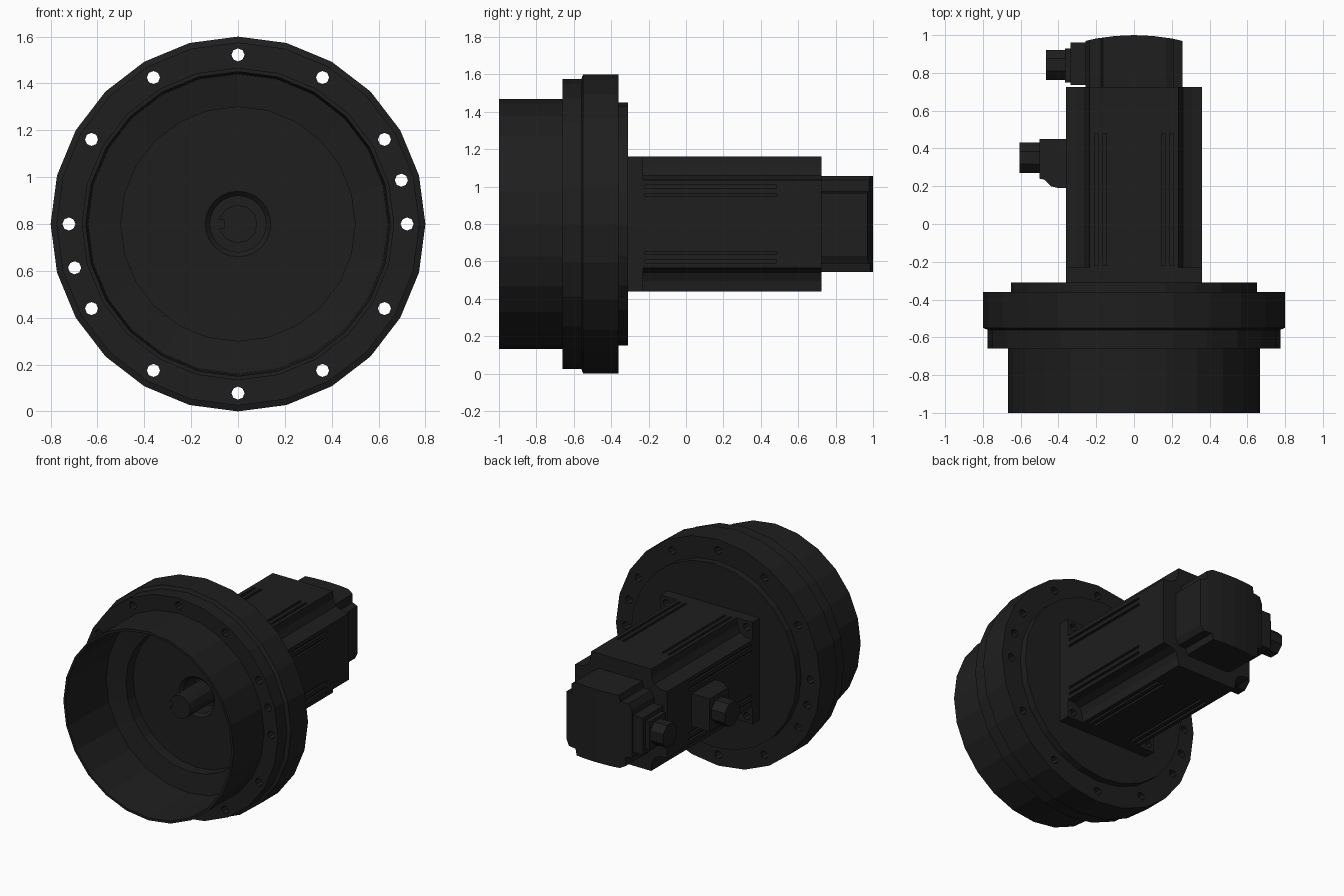
import bpy, bmesh
from math import sin, cos, pi, radians

if "Cube" in bpy.data.objects:
    bpy.data.objects.remove(bpy.data.objects["Cube"])

CZ = 0.8  # height of the main axis
black = bpy.data.materials.new("black_metal")
black.diffuse_color = (0.013, 0.013, 0.013, 1)
black.use_nodes = True
black.node_tree.nodes["Principled BSDF"].inputs["Base Color"].default_value = black.diffuse_color


def finish(name, bm):
    bmesh.ops.recalc_face_normals(bm, faces=bm.faces)
    me = bpy.data.meshes.new(name)
    bm.to_mesh(me)
    bm.free()
    me.materials.append(black)
    ob = bpy.data.objects.new(name, me)
    bpy.context.collection.objects.link(ob)
    return ob


def add_prism(bm, pts, axis, a, b):
    # extrude a 2D outline along an axis between a and b
    place = {"x": lambda u, v, t: (t, u, v),
             "y": lambda u, v, t: (u, t, v),
             "z": lambda u, v, t: (u, v, t)}[axis]
    lo = [bm.verts.new(place(u, v, a)) for u, v in pts]
    hi = [bm.verts.new(place(u, v, b)) for u, v in pts]
    bm.faces.new(lo)
    bm.faces.new(hi[::-1])
    n = len(pts)
    for i in range(n):
        j = (i + 1) % n
        bm.faces.new((lo[i], lo[j], hi[j], hi[i]))


def prisms(name, items):
    bm = bmesh.new()
    for it in items:
        add_prism(bm, *it)
    return finish(name, bm)


def ngon(cu, cv, r, n, turn=0.0):
    return [(cu + r * cos(turn + 2 * pi * i / n), cv + r * sin(turn + 2 * pi * i / n)) for i in range(n)]


def rect(u0, u1, v0, v1):
    return [(u0, v0), (u1, v0), (u1, v1), (u0, v1)]


def four_way(corner):
    # repeat a corner outline (first quadrant, right to top) around the axis
    out = []
    for k in range(4):
        for u, v in corner:
            for _ in range(k):
                u, v = -v, u
            out.append((u, v + CZ))
    return out


def boolean(ob, other, op="DIFFERENCE"):
    other.hide_render = True
    m = ob.modifiers.new("cut", "BOOLEAN")
    m.operation, m.object, m.solver = op, other, "EXACT"
    bpy.context.view_layer.objects.active = ob
    bpy.ops.object.modifier_apply(modifier=m.name)
    bpy.data.objects.remove(other)


# flanged housing: closed profile turned around the y axis
profile = [(.12, -.31), (.65, -.31), (.65, -.36), (.80, -.36), (.80, -.55), (.775, -.56),
           (.775, -.66), (.667, -.66), (.667, -1), (.65, -1), (.64, -.56), (.50, -.54),
           (.50, -.46), (.14, -.46), (.12, -.44)]
bm = bmesh.new()
N = 24
rings = [[bm.verts.new((r * sin(2 * pi * i / N), y, CZ + r * cos(2 * pi * i / N))) for r, y in profile]
         for i in range(N)]
for i in range(N):
    A, B = rings[i], rings[(i + 1) % N]
    for j in range(len(profile)):
        k = (j + 1) % len(profile)
        bm.faces.new((A[j], A[k], B[k], B[j]))
housing = finish("flanged_housing", bm)

# bolt circle with two extra dowel holes
angles = [30 * i for i in range(12)] + [15, 195]
boolean(housing, prisms("bolt_hole_cutter", [
    (ngon(.722 * cos(radians(a)), CZ + .722 * sin(radians(a)), .028, 8), "y", -.8, -.2) for a in angles]))

# drive shaft with keyway
shaft = [(-.08, CZ + .02), (-.06, CZ + .02), (-.06, CZ - .02), (-.08, CZ - .02)]
shaft += [(.082 * cos(radians(a)), CZ + .082 * sin(radians(a))) for a in range(200, 521, 32)]
prisms("drive_shaft", [(shaft, "y", -.65, -.31)])

# motor front plate with corner holes
plate = prisms("motor_front_plate", [(rect(-.36, .36, CZ - .36, CZ + .36), "y", -.312, -.23)])
boolean(plate, prisms("plate_hole_cutter", [
    (ngon(sx * .315, CZ + sz * .315, .027, 8), "y", -.30, -.1) for sx in (-1, 1) for sz in (-1, 1)]))

# motor body with scooped corners
body = prisms("motor_body", [
    (four_way([(.36, .235), (.305, .24), (.26, .26), (.24, .305), (.235, .36)]), "y", -.23, .725)])

# cooling grooves on the four sides
grooves = []
for c in (-.2, -.155, .155, .2):
    for s in (-.36, .36):
        grooves.append((rect(c - .009, c + .009, CZ + s - .015, CZ + s + .015), "y", -.22, .48))
        grooves.append((rect(s - .015, s + .015, CZ + c - .009, CZ + c + .009), "y", -.22, .48))
boolean(body, prisms("groove_cutter", grooves))

# encoder cover: notched outline trimmed by a curved back
cover = prisms("encoder_cover", [
    (four_way([(.257, .165), (.212, .175), (.212, .235), (.17, .257)]), "y", .72, 1.1)])
arc = [(x, 1.0 - .45 * x * x) for x in (.3, .2, .1, 0, -.1, -.2, -.3)]
boolean(cover, prisms("back_curve", [([(-.3, .71), (.3, .71)] + arc, "z", .4, 1.2)]), "INTERSECT")

# encoder connector: stepped block and plug on the left
prisms("encoder_connector_block", [
    (rect(.735, .96, CZ - .13, CZ + .13), "x", -.335, -.2),
    (rect(.75, .93, CZ - .10, CZ + .10), "x", -.365, -.335)])
prisms("encoder_plug", [(ngon(.843, CZ, .086, 8, pi / 8), "x", -.466, -.365)])

# power connector: sloped block and plug
prisms("power_connector_block", [
    ([(-.35, .45), (-.5, .45), (-.5, .24), (-.475, .235), (-.44, .2), (-.4, .19), (-.35, .19)],
     "z", CZ - .115, CZ + .115)])
prisms("power_plug", [(ngon(.35, CZ, .088, 8, pi / 8), "x", -.606, -.5)])
